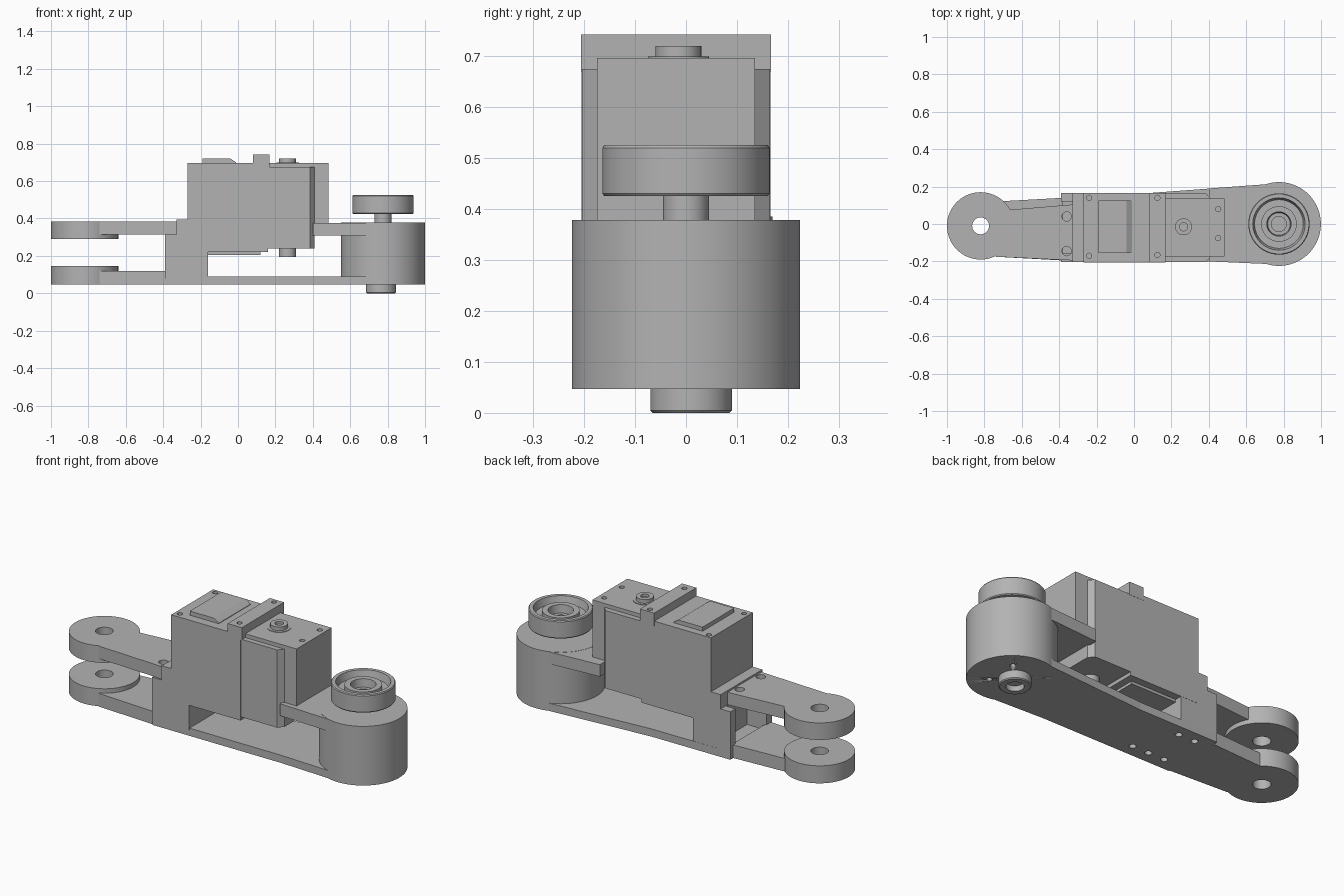
import bpy, bmesh, math
from mathutils import Matrix

cube = bpy.data.objects.get("Cube")
if cube:
    bpy.data.objects.remove(cube, do_unlink=True)

GREY = (0.45, 0.45, 0.45, 1)
mat = bpy.data.materials.new("machined grey")
mat.use_nodes = True
mat.diffuse_color = GREY
mat.node_tree.nodes["Principled BSDF"].inputs["Base Color"].default_value = GREY


def finish(name, bm):
    bmesh.ops.recalc_face_normals(bm, faces=bm.faces)
    me = bpy.data.meshes.new(name)
    bm.to_mesh(me)
    bm.free()
    me.materials.append(mat)
    ob = bpy.data.objects.new(name, me)
    bpy.context.collection.objects.link(ob)
    return ob


def prism(name, outline, z0, z1):
    bm = bmesh.new()
    face = bm.faces.new([bm.verts.new((x, y, z0)) for x, y in outline])
    up = bmesh.ops.extrude_face_region(bm, geom=[face])["geom"]
    bmesh.ops.translate(bm, vec=(0, 0, z1 - z0),
                        verts=[v for v in up if isinstance(v, bmesh.types.BMVert)])
    return finish(name, bm)


def box(name, x0, x1, y0, y1, z0, z1):
    return prism(name, [(x0, y0), (x1, y0), (x1, y1), (x0, y1)], z0, z1)


def side_prism(name, outline, y0, y1):
    # outline in x and z, extruded along y
    ob = prism(name, outline, -y1, -y0)
    ob.data.transform(Matrix.Rotation(math.pi / 2, 4, "X"))
    return ob


def lathe(name, x, y, profile, steps=64):
    # closed profile of (radius, height) pairs
    bm = bmesh.new()
    vs = [bm.verts.new((r, 0, z)) for r, z in profile]
    es = [bm.edges.new((a, b)) for a, b in zip(vs, vs[1:] + vs[:1])
          if a.co.x > 0 or b.co.x > 0]
    bmesh.ops.spin(bm, geom=vs + es, axis=(0, 0, 1), cent=(0, 0, 0),
                   angle=2 * math.pi, steps=steps, use_merge=False)
    bmesh.ops.remove_doubles(bm, verts=bm.verts, dist=0.0001)
    bmesh.ops.translate(bm, verts=bm.verts, vec=(x, y, 0))
    ob = finish(name, bm)
    bpy.ops.object.select_all(action="DESELECT")
    ob.select_set(True)
    bpy.context.view_layer.objects.active = ob
    bpy.ops.object.shade_smooth_by_angle(angle=math.radians(30))
    return ob


def disc(name, x, y, r, z0, z1, steps=64):
    return lathe(name, x, y, [(0, z0), (r, z0), (r, z1), (0, z1)], steps)


def drill(ob, points, r, z0, z1):
    for i, (x, y) in enumerate(points):
        cutter = disc("hole_cutter", x, y, r, z0, z1, 20)
        cutter.hide_render = True
        mod = ob.modifiers.new("hole", "BOOLEAN")
        mod.operation = "DIFFERENCE"
        mod.solver = "EXACT"
        mod.object = cutter
        bpy.context.view_layer.objects.active = ob
        bpy.ops.object.modifier_apply(modifier=mod.name)
        bpy.data.objects.remove(cutter, do_unlink=True)


# Fork at the left end: two pierced bosses on two arms
for name, z0, z1 in (("lower", 0.047, 0.145), ("upper", 0.29, 0.385)):
    lathe(name + "_fork_boss", -0.82, -0.01,
          [(0.045, z0), (0.18, z0), (0.18, z1), (0.045, z1)])
prism("lower_fork_arm", [(-0.74, -0.175), (-0.38, -0.195), (-0.38, 0.14), (-0.74, 0.12)],
      0.047, 0.12)
upper_arm = prism("upper_fork_arm",
                  [(-0.74, -0.175), (-0.32, -0.195), (-0.32, 0.105), (-0.74, 0.07)],
                  0.315, 0.385)
drill(upper_arm, [(-0.36, 0.04), (-0.36, -0.145)], 0.025, 0.2, 0.5)

# Base plate and hollow post
base = prism("base_plate",
             [(-0.39, -0.2), (0.41, -0.2), (0.74, -0.215), (0.74, 0.215),
              (0.41, 0.19), (0.1, 0.167), (-0.39, 0.165)], 0.047, 0.09)
drill(base, [(-0.3, 0.1), (-0.3, -0.13), (-0.2, 0.1), (-0.2, -0.13), (-0.1, -0.13)],
      0.018, 0.03, 0.07)
box("post_front_wall", -0.39, -0.27, -0.203, -0.155, 0.08, 0.315)
box("post_back_wall", -0.39, -0.27, 0.12, 0.165, 0.08, 0.315)
box("post_foot", -0.27, -0.16, -0.203, 0.165, 0.08, 0.22)
box("post_flange", -0.33, -0.27, -0.203, 0.165, 0.31, 0.395)

# Right hub with its upper arm
hub = disc("hub", 0.775, 0, 0.224, 0.047, 0.378, 96)
drill(hub, [(0.765 + 0.125 * math.cos(a), 0.01 + 0.125 * math.sin(a))
            for a in (0.79, 2.36, 3.93, 5.5)], 0.014, 0.03, 0.07)
prism("hub_arm", [(0.4, -0.2), (0.74, -0.215), (0.74, 0.215), (0.4, 0.19)], 0.31, 0.377)
lathe("bottom_bearing", 0.765, 0.01,
      [(0, 0.03), (0.045, 0.03), (0.045, 0), (0.075, 0), (0.08, 0.005),
       (0.08, 0.06), (0, 0.06)])
disc("wheel_neck", 0.775, 0, 0.045, 0.37, 0.44)
lathe("wheel", 0.775, 0,
      [(0, 0.425), (0.16, 0.425), (0.164, 0.43), (0.164, 0.52), (0.16, 0.525),
       (0.14, 0.525), (0.13, 0.485), (0.095, 0.485), (0.095, 0.51), (0.065, 0.51),
       (0.06, 0.465), (0.04, 0.465), (0.04, 0.45), (0, 0.45)])

# Motor casing with chamfered right corners
prism("motor_casing", [(-0.26, -0.204), (0.385, -0.204), (0.41, -0.175),
                       (0.41, 0.135), (0.385, 0.165), (-0.26, 0.165)], 0.24, 0.675)
left_case = box("motor_left_case", -0.27, 0.16, -0.205, 0.166, 0.22, 0.697)
drill(left_case, [(-0.24, -0.17), (-0.24, 0.14), (0.125, -0.165), (0.125, 0.14)],
      0.014, 0.67, 0.76)
gear_case = box("motor_gear_case", 0.1, 0.485, -0.175, 0.135, 0.375, 0.696)
drill(gear_case, [(0.45, -0.075), (0.45, 0.08)], 0.014, 0.67, 0.75)
clip = box("motor_clip", 0.08, 0.168, -0.206, 0.167, 0.67, 0.742)
drill(clip, [(0.125, -0.165), (0.125, 0.14)], 0.014, 0.71, 0.76)
side_prism("motor_lid", [(-0.19, 0.69), (-0.01, 0.69), (-0.01, 0.7), (-0.04, 0.72),
                         (-0.19, 0.72)], -0.155, 0.125)
box("motor_bottom_plate", -0.165, 0.12, -0.155, 0.125, 0.205, 0.23)

# Motor shaft ends
lathe("motor_top_shaft", 0.265, -0.015,
      [(0, 0.69), (0.06, 0.69), (0.06, 0.699), (0.045, 0.699), (0.045, 0.72),
       (0.022, 0.72), (0.022, 0.705), (0, 0.705)], 32)
disc("motor_bottom_shaft", 0.265, -0.015, 0.045, 0.195, 0.25, 32)
